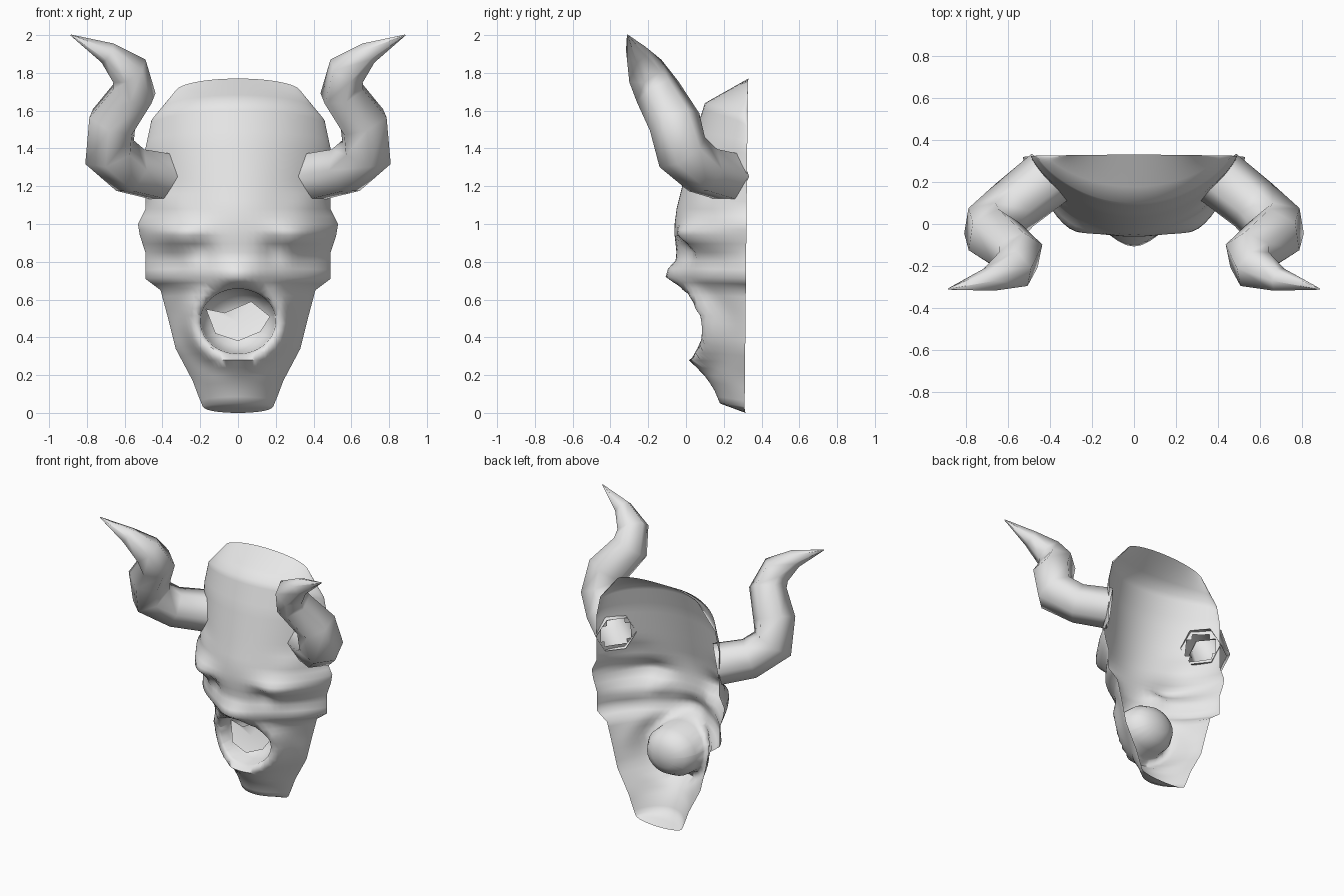
import bpy, bmesh, math
from mathutils import Vector

cube = bpy.data.objects.get("Cube")
if cube:
    bpy.data.objects.remove(cube)

grey = bpy.data.materials.new("plain_grey")
grey.use_nodes = True
grey.diffuse_color = (0.8, 0.8, 0.8, 1)
grey.node_tree.nodes["Principled BSDF"].inputs["Base Color"].default_value = (0.8, 0.8, 0.8, 1)


def finish(bm, name, angle=60):
    mesh = bpy.data.meshes.new(name)
    bm.to_mesh(mesh)
    bm.free()
    mesh.materials.append(grey)
    obj = bpy.data.objects.new(name, mesh)
    bpy.context.collection.objects.link(obj)
    bpy.ops.object.select_all(action='DESELECT')
    obj.select_set(True)
    bpy.context.view_layer.objects.active = obj
    bpy.ops.object.shade_smooth_by_angle(angle=math.radians(angle))
    return obj


def gauss(d, width):
    return math.exp(-(d / width) ** 2)


def clamp(v):
    return max(0.0, min(1.0, v))


# Mouth opening, as an ellipse in the front plane
MOUTH_Z, MOUTH_RX, MOUTH_RZ = 0.485, 0.215, 0.185


def mouth_q(x, z):
    return math.hypot(x / MOUTH_RX, (z - MOUTH_Z) / MOUTH_RZ)


# Face sections: rim height, centre height, half width, centre depth
SECTIONS = [
    (1.70, 1.77, .33, .33), (1.54, 1.64, .46, .10), (1.40, 1.45, .49, .04),
    (1.20, 1.20, .49, -.02), (1.08, 1.08, .49, -.05), (1.0, 1.0, .53, -.06),
    (.94, .94, .52, -.06), (.85, .85, .49, -.05), (.71, .72, .49, -.03),
    (.65, .66, .41, .0), (.50, .52, .37, .07), (.34, .36, .33, .09),
    (.17, .20, .24, .10), (.09, .12, .21, .15), (.03, .05, .185, .18),
    (.03, .0, .18, .315)]
COLS = 40


def face_point(section, t):
    z_rim, z_mid, width, front = section
    c = max(0.0, math.cos(t))
    x = width * math.sin(t)
    z = z_rim + (z_mid - z_rim) * c
    back = 0.31 + 0.01 * z
    y = back - (back - front) * c ** 1.6
    ax, fade = abs(x), clamp(3 * c)
    # Lips, nose, eye bulges, brows and the hollows beside the nose
    lip = 0.08 - 0.055 * clamp((z - 0.55) / 0.12)
    push = lip * gauss(mouth_q(x, z) - 1.13, 0.24)
    push += 0.07 * gauss(x, 0.14) * gauss(z - 0.74, 0.05)
    push += 0.075 * gauss(ax - 0.32, 0.14) * gauss(z - 0.95, 0.06)
    push += 0.03 * gauss(ax - 0.38, 0.12) * gauss(z - 1.1, 0.06)
    push -= 0.04 * gauss(ax - 0.19, 0.06) * gauss(z - 0.86, 0.06)
    push -= 0.03 * gauss(ax - 0.36, 0.12) * gauss(z - 0.81, 0.05)
    return Vector((x, y - push * fade, z))


# Horn centre line and radius, from the open root to the tip
HORN = [
    (.40, .225, 1.25, .14), (.57, .09, 1.285, .135), (.68, -.02, 1.38, .145),
    (.665, -.06, 1.54, .14), (.55, -.15, 1.70, .125), (.575, -.215, 1.81, .105),
    (.69, -.265, 1.905, .06), (.885, -.31, 2.0, .003)]

# Mask shell, open at the back
rows = []
for a, b in zip(SECTIONS, SECTIONS[1:]):
    steps = max(1, math.ceil(abs(a[1] - b[1]) / 0.045))
    rows += [[p + (q - p) * k / steps for p, q in zip(a, b)] for k in range(steps)]
rows.append(SECTIONS[-1])

bm = bmesh.new()
grid = [[bm.verts.new(face_point(r, math.pi * (j / COLS - 0.5))) for j in range(COLS + 1)]
        for r in rows]
for up, low in zip(grid, grid[1:]):
    for j in range(COLS):
        bm.faces.new((up[j], low[j], low[j + 1], up[j + 1]))

# Holes for the mouth and the two hollow horn roots
root = Vector(HORN[0][:3])
doomed = []
for f in bm.faces:
    c = f.calc_center_median()
    mirrored = Vector((abs(c.x), c.y, c.z))
    if mouth_q(c.x, c.z) < 1 or (mirrored - root).length < 0.105:
        doomed.append(f)
bmesh.ops.delete(bm, geom=doomed, context='FACES')

# Even out the mouth edge, then draw it back into a closed pouch
edges = [e for e in bm.edges if e.is_boundary
         and all(mouth_q(v.co.x, v.co.z) < 1.35 and v.co.y < 0.25 for v in e.verts)]
ring = list({v for e in edges for v in e.verts})
for v in ring:
    q = mouth_q(v.co.x, v.co.z)
    v.co.x /= q
    v.co.z = MOUTH_Z + (v.co.z - MOUTH_Z) / q
bmesh.ops.smooth_vert(bm, verts=ring, factor=0.4, use_axis_y=True)
last = 1.0
for scale, depth, blend in ((.93, .10, .4), (.9, .16, 1), (.7, .23, 1), (.4, .265, 1), (.1, .275, 1)):
    made = bmesh.ops.extrude_edge_only(bm, edges=edges)["geom"]
    edges = [g for g in made if isinstance(g, bmesh.types.BMEdge)]
    for v in {v for e in edges for v in e.verts}:
        v.co.x *= scale / last
        v.co.z = MOUTH_Z + (v.co.z - MOUTH_Z) * scale / last
        v.co.y += (depth - v.co.y) * blend
    last = scale
bmesh.ops.contextual_create(bm, geom=edges)
bmesh.ops.recalc_face_normals(bm, faces=bm.faces)
bm.faces.ensure_lookup_table()
if bm.faces[0].normal.z < 0:
    bmesh.ops.reverse_faces(bm, faces=bm.faces)
finish(bm, "mask_face", 70)


# Horns: six-sided tapering tubes
def horn(name, side):
    bm = bmesh.new()
    pts = [Vector((side * x, y, z)) for x, y, z, r in HORN]
    tangent = (pts[1] - pts[0]).normalized()
    spoke = tangent.cross(Vector((0, 0, 1))).normalized()
    rings = []
    for i, p in enumerate(pts):
        new = (pts[min(i + 1, len(pts) - 1)] - pts[max(i - 1, 0)]).normalized()
        spoke = tangent.rotation_difference(new) @ spoke
        tangent = new
        other = tangent.cross(spoke)
        rings.append([bm.verts.new(p + HORN[i][3] * (spoke * math.cos(a) + other * math.sin(a)))
                      for a in (k * math.pi / 3 for k in range(6))])
    for lo, hi in zip(rings, rings[1:]):
        for k in range(6):
            n = (k + 1) % 6
            bm.faces.new((lo[k], lo[n], hi[n], hi[k]))
    bm.faces.new(rings[-1])
    finish(bm, name, 75)


horn("left_horn", 1)
horn("right_horn", -1)

# Tongue: a small tilted sheet inside the mouth
bm = bmesh.new()
outline = [(-.17, .55), (-.12, .42), (0, .38), (.12, .43), (.17, .51), (.07, .59), (-.07, .53)]
hub = bm.verts.new((0, .15, .48))
edge = [bm.verts.new((x, .1 + .4 * (z - .4), z)) for x, z in outline]
for a, b in zip(edge, edge[1:] + edge[:1]):
    bm.faces.new((hub, a, b))
finish(bm, "tongue")
